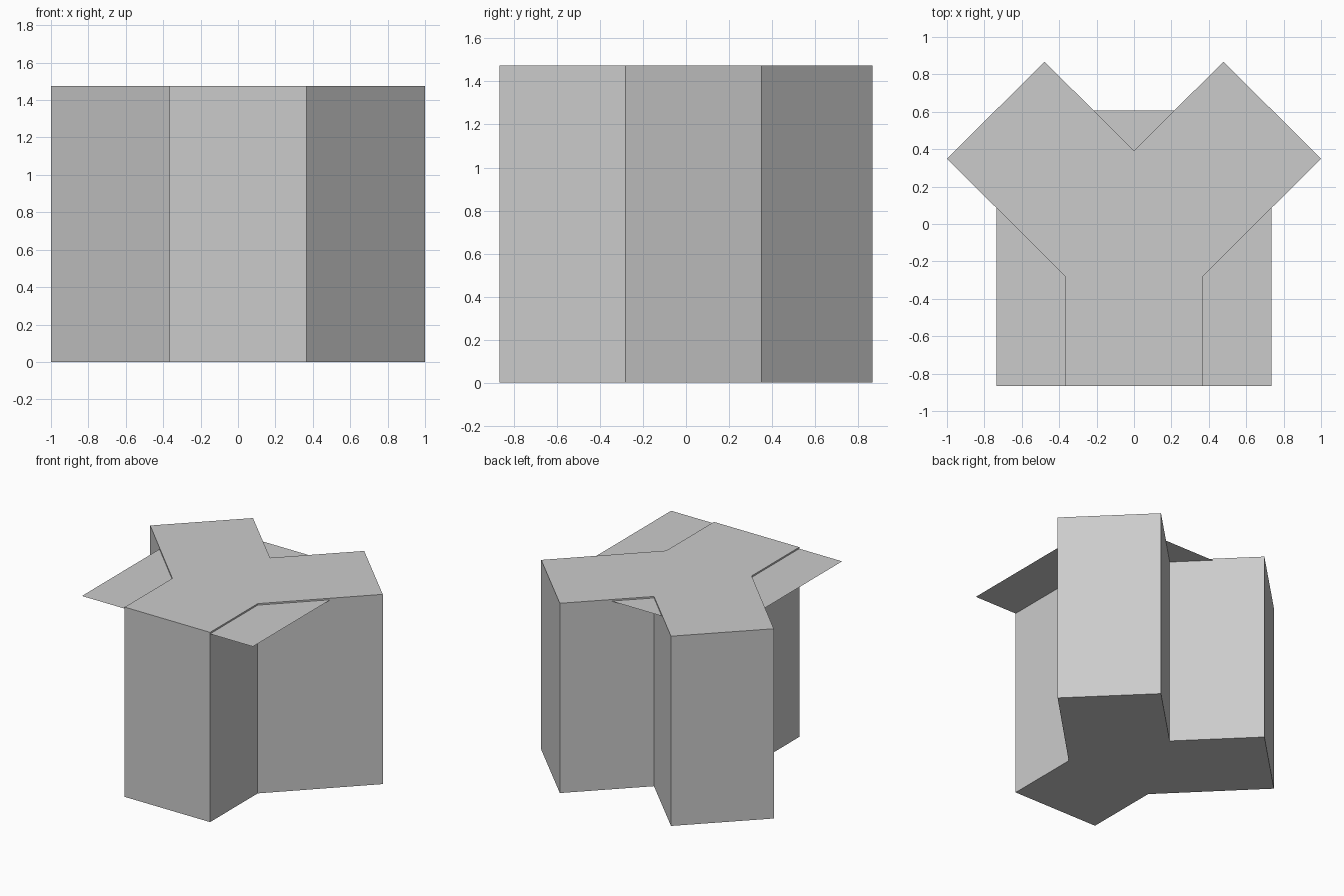
import bpy
import bmesh

if "Cube" in bpy.data.objects:
    bpy.data.objects.remove(bpy.data.objects["Cube"])

HEIGHT = 1.475


def add_sheet(name, points, z, depth=0.0):
    """Make a flat polygon at height z, extruded upward if depth is given."""
    bm = bmesh.new()
    face = bm.faces.new([bm.verts.new((x, y, z)) for x, y in points])
    if depth:
        top = bmesh.ops.extrude_face_region(bm, geom=[face], use_keep_orig=True)
        verts = [g for g in top["geom"] if isinstance(g, bmesh.types.BMVert)]
        bmesh.ops.translate(bm, verts=verts, vec=(0, 0, depth))
    bmesh.ops.recalc_face_normals(bm, faces=bm.faces)
    mesh = bpy.data.meshes.new(name)
    bm.to_mesh(mesh)
    bm.free()
    obj = bpy.data.objects.new(name, mesh)
    bpy.context.collection.objects.link(obj)
    return obj


# Y-shaped block: right half of the outline, mirrored to the left
half = [(0.367, -0.867), (0.367, -0.282), (1.0, 0.35), (0.478, 0.867)]
outline = half + [(0, 0.393)] + [(-x, y) for x, y in reversed(half)]
add_sheet("y_block", outline, 0, HEIGHT)

# Thin square sheet just below the top of the block
side = 0.735
square = [(-side, -0.867), (side, -0.867), (side, 0.608), (-side, 0.608)]
sheet = add_sheet("square_sheet", square, HEIGHT - 0.012)
if sheet.data.polygons[0].normal.z < 0:
    sheet.data.flip_normals()
